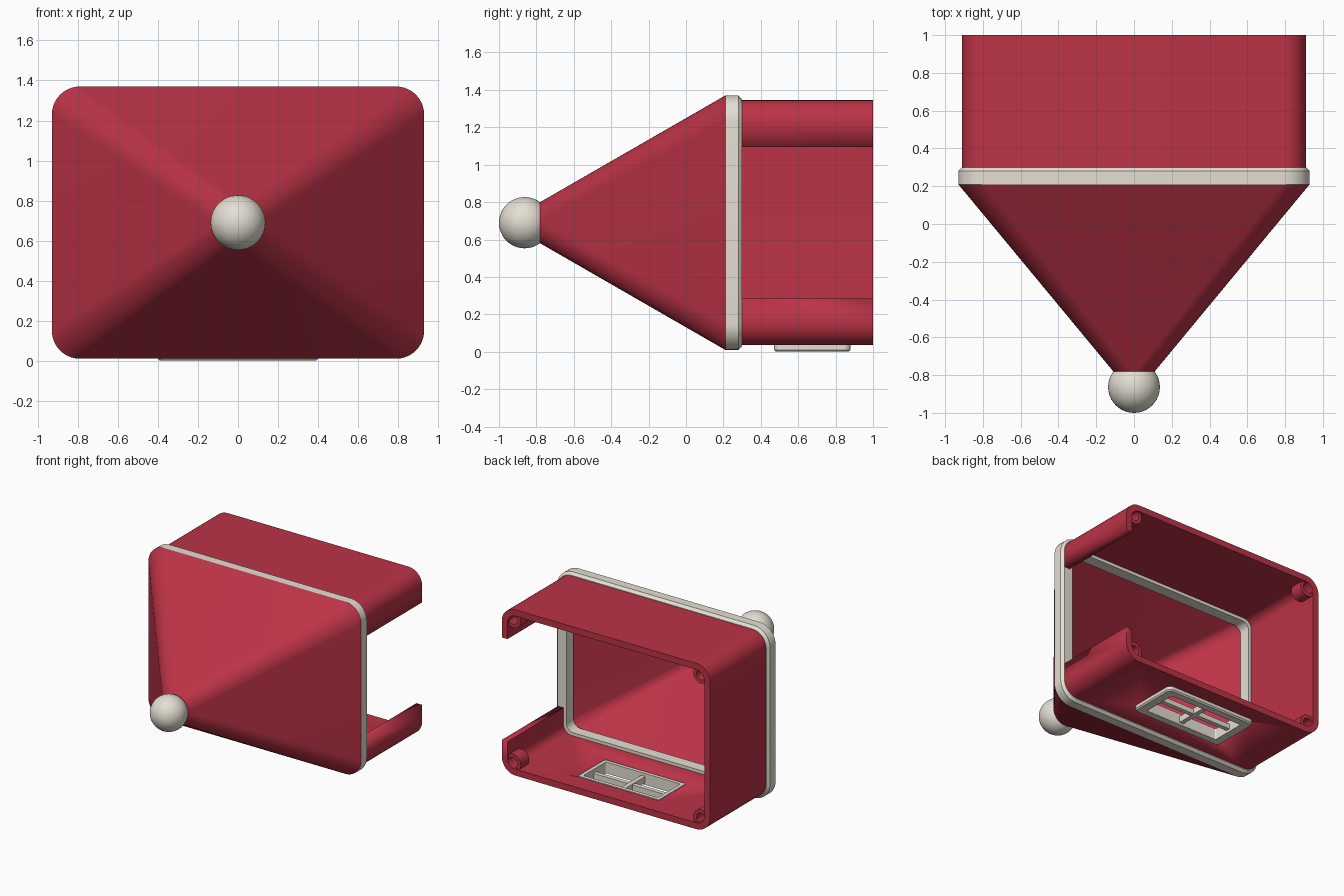
import bpy, bmesh, math
from mathutils import Matrix

if "Cube" in bpy.data.objects:
    bpy.data.objects.remove(bpy.data.objects["Cube"])

def material(name, rgb):
    m = bpy.data.materials.new(name)
    m.diffuse_color = (*rgb, 1)
    m.use_nodes = True
    m.node_tree.nodes["Principled BSDF"].inputs["Base Color"].default_value = m.diffuse_color
    return m

RED = material("red_shell", (0.50, 0.033, 0.062))
CREAM = material("cream_trim", (0.78, 0.74, 0.65))
CZ = 0.69  # height of the body axis

def finish(ob, mat):
    ob.data.materials.append(mat)
    bpy.ops.object.select_all(action='DESELECT')
    bpy.context.view_layer.objects.active = ob
    ob.select_set(True)
    bpy.ops.object.shade_smooth_by_angle(angle=math.radians(30))
    return ob

def rounded_rect(hx, hz, r, n=10):
    pts = []
    for q, (sx, sz) in enumerate([(1, 1), (-1, 1), (-1, -1), (1, -1)]):
        for i in range(n + 1):
            a = math.pi / 2 * (q + i / n)
            pts.append((sx * (hx - r) + r * math.cos(a), sz * (hz - r) + r * math.sin(a)))
    return pts

def loft(name, sections, mat, closed=True, matrix=Matrix.Translation((0, 0, CZ))):
    """Skin rounded rectangles (y, half_x, half_z, radius) along the y axis."""
    bm = bmesh.new()
    loops = [[bm.verts.new((x, y, z)) for x, z in rounded_rect(hx, hz, r)]
             for y, hx, hz, r in sections]
    pairs = list(zip(loops, loops[1:]))
    if closed:
        pairs.append((loops[-1], loops[0]))
    for a, b in pairs:
        for i in range(len(a)):
            j = (i + 1) % len(a)
            bm.faces.new((a[i], a[j], b[j], b[i]))
    if not closed:
        bm.faces.new(loops[0])
        bm.faces.new(loops[-1])
    bmesh.ops.remove_doubles(bm, verts=bm.verts, dist=1e-5)
    bmesh.ops.recalc_face_normals(bm, faces=bm.faces)
    bm.transform(matrix)
    me = bpy.data.meshes.new(name)
    bm.to_mesh(me)
    bm.free()
    ob = bpy.data.objects.new(name, me)
    bpy.context.collection.objects.link(ob)
    return finish(ob, mat)

def box(name, center, size, mat):
    bpy.ops.mesh.primitive_cube_add(size=1, location=center)
    ob = bpy.context.object
    ob.name = name
    ob.data.transform(Matrix.Diagonal((*size, 1)))
    return finish(ob, mat)

def cut(ob, center, size):
    cutter = box("cutter", center, size, RED)
    cutter.hide_render = True
    mod = ob.modifiers.new("cut", 'BOOLEAN')
    mod.operation = 'DIFFERENCE'
    mod.solver = 'EXACT'
    mod.object = cutter
    bpy.context.view_layer.objects.active = ob
    # keep the cut ahead of the smoothing, then drop the helper
    bpy.ops.object.modifier_move_to_index(modifier=mod.name, index=0)
    bpy.ops.object.modifier_apply(modifier=mod.name)
    bpy.data.objects.remove(cutter)

# open-backed housing with a side opening and a floor hole
housing = loft("housing", [(0.29, 0.91, 0.655, 0.12), (1.0, 0.91, 0.655, 0.12),
                           (1.0, 0.86, 0.605, 0.07), (0.29, 0.86, 0.605, 0.07)], RED)
cut(housing, (0.95, 0.75, CZ), (0.3, 1.0, 0.81))
cut(housing, (0, 0.675, 0.05), (0.71, 0.34, 0.2))

# hollow tapered hood
loft("hood", [(-0.70, 0.06, 0.06, 0.055), (0.21, 0.85, 0.60, 0.08),
              (0.21, 0.93, 0.68, 0.14), (-0.78, 0.11, 0.11, 0.105)], RED, closed=False)

# collar between hood and housing
loft("collar", [(0.21, 0.93, 0.68, 0.14), (0.28, 0.93, 0.68, 0.14), (0.30, 0.912, 0.66, 0.122),
                (0.30, 0.835, 0.58, 0.06), (0.21, 0.835, 0.58, 0.06)], CREAM)

# ball on the tip
bpy.ops.mesh.primitive_uv_sphere_add(segments=48, ring_count=24, radius=0.137,
                                     location=(0, -0.863, CZ))
bpy.context.object.name = "tip_ball"
finish(bpy.context.object, CREAM)

# screw bosses in the four back corners
for sx in (-1, 1):
    for sz in (-1, 1):
        loft("screw_boss", [(0.90, 0.04, 0.04, 0.04), (0.985, 0.04, 0.04, 0.04),
                            (0.985, 0.068, 0.068, 0.068), (0.88, 0.068, 0.068, 0.068)], RED,
             closed=False, matrix=Matrix.Translation((sx * 0.822, 0, CZ + sz * 0.567)))

# floor vent: flanged frame with crossed bars
up = Matrix.Translation((0, 0.675, 0)) @ Matrix.Rotation(math.pi / 2, 4, 'X')
loft("vent_frame", [(0.0, 0.39, 0.195, 0.03), (0.01, 0.40, 0.205, 0.04), (0.036, 0.40, 0.205, 0.04),
                    (0.036, 0.354, 0.169, 0.01), (0.09, 0.354, 0.169, 0.01),
                    (0.09, 0.325, 0.14, 0.01), (0.0, 0.325, 0.14, 0.01)], CREAM, matrix=up)
box("vent_bar_long", (0, 0.675, 0.04), (0.66, 0.035, 0.04), CREAM)
box("vent_bar_short", (0, 0.675, 0.042), (0.035, 0.29, 0.05), CREAM)
